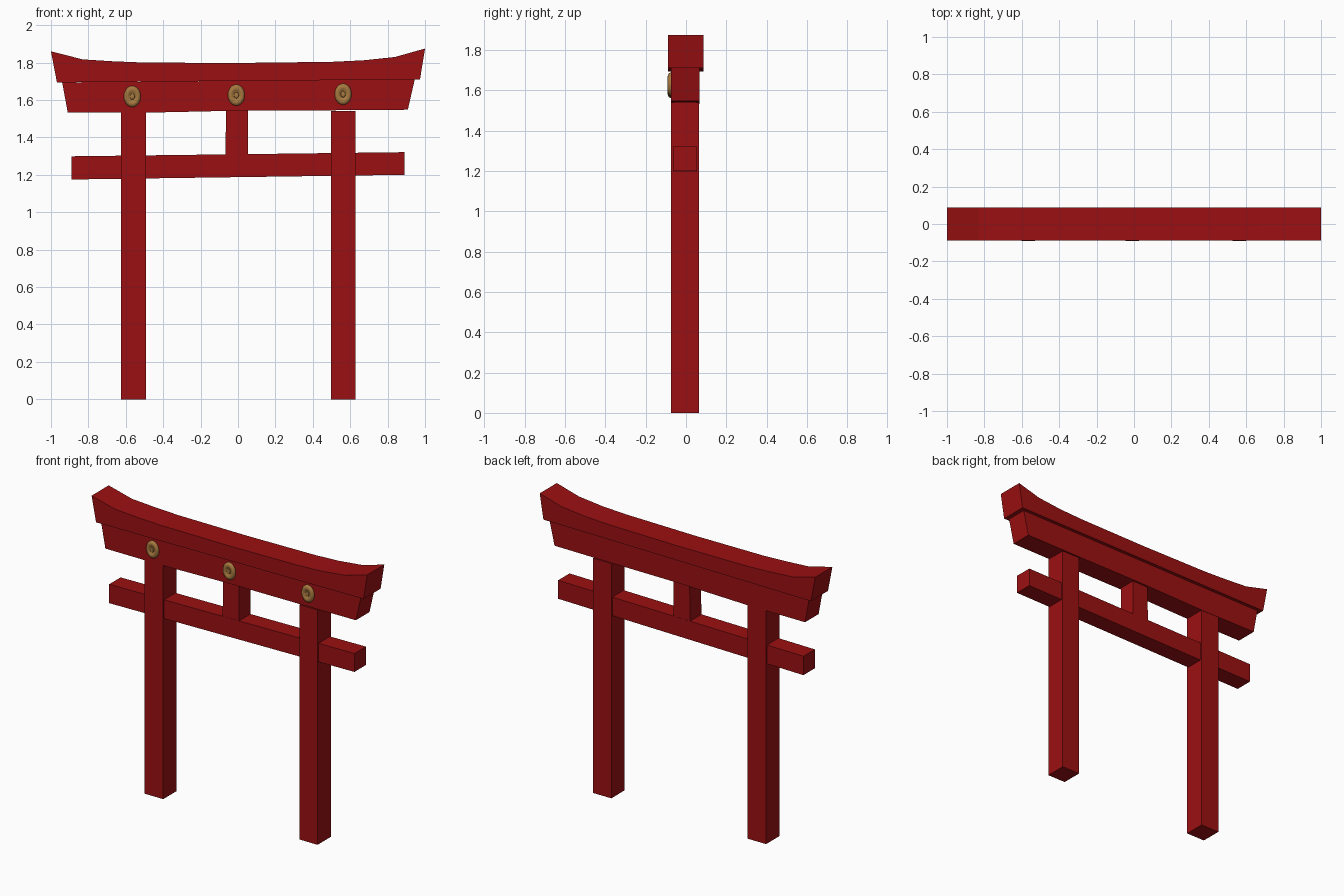
import bpy, bmesh, math

if "Cube" in bpy.data.objects:
    bpy.data.objects.remove(bpy.data.objects["Cube"])


def material(name, color):
    m = bpy.data.materials.new(name)
    m.diffuse_color = (*color, 1)
    m.use_nodes = True
    m.node_tree.nodes["Principled BSDF"].inputs["Base Color"].default_value = m.diffuse_color
    return m


RED = material("red_paint", (0.33, 0.005, 0.006))
BRASS = material("brass", (0.38, 0.19, 0.05))


def add_object(name, bm, mat):
    bmesh.ops.recalc_face_normals(bm, faces=bm.faces[:])
    mesh = bpy.data.meshes.new(name)
    bm.to_mesh(mesh)
    bm.free()
    mesh.materials.append(mat)
    ob = bpy.data.objects.new(name, mesh)
    bpy.context.collection.objects.link(ob)
    return ob


def beam(name, outline, y0, y1):
    """Extrude a front-view (x, z) outline from y0 to y1."""
    bm = bmesh.new()
    face = bm.faces.new([bm.verts.new((x, y0, z)) for x, z in outline])
    ext = bmesh.ops.extrude_face_region(bm, geom=[face])["geom"]
    moved = [v for v in ext if isinstance(v, bmesh.types.BMVert)]
    bmesh.ops.translate(bm, verts=moved, vec=(0, y1 - y0, 0))
    return add_object(name, bm, RED)


def medallion(name, x, z, y=-0.073, rx=0.045, rz=0.057, depth=0.018, sides=24):
    """Lathe a domed boss with a recessed centre and small button."""
    profile = [(1.0, -0.3), (1.0, 0.3), (0.93, 0.65), (0.8, 0.92), (0.66, 1.0),
               (0.5, 0.88), (0.4, 0.65), (0.3, 0.6), (0.26, 0.85), (0.12, 0.95)]
    bm = bmesh.new()
    rings = []
    for r, h in profile:
        rings.append([bm.verts.new((x + rx * r * math.cos(a), y - depth * h,
                                    z + rz * r * math.sin(a)))
                      for a in (2 * math.pi * i / sides for i in range(sides))])
    for a, b in zip(rings, rings[1:]):
        for i in range(sides):
            j = (i + 1) % sides
            bm.faces.new((a[i], a[j], b[j], b[i]))
    bm.faces.new(rings[0])
    bm.faces.new(rings[-1])
    ob = add_object(name, bm, BRASS)
    bpy.ops.object.select_all(action='DESELECT')
    ob.select_set(True)
    bpy.context.view_layer.objects.active = ob
    bpy.ops.object.shade_smooth_by_angle(angle=math.radians(40))


# Curved top lintel with upswept ends
beam("top_lintel", [(-0.968, 1.694), (0.973, 1.71), (1.0, 1.875), (0.84, 1.83),
                    (0.67, 1.812), (0.5, 1.804), (0.0, 1.798), (-0.5, 1.80),
                    (-0.67, 1.807), (-0.83, 1.817), (-1.0, 1.86)], -0.089, 0.088)

# Second lintel, tapering downwards
beam("second_lintel", [(-0.91, 1.532), (-0.5, 1.532), (0.0, 1.543), (0.5, 1.545),
                       (0.908, 1.548), (0.945, 1.71), (-0.94, 1.694)], -0.075, 0.066)

# Two square posts
for side, x0, x1 in (("left", -0.626, -0.491), ("right", 0.497, 0.629)):
    beam(side + "_post", [(x0, 0), (x1, 0), (x1, 1.54), (x0, 1.54)], -0.074, 0.064)

# Tie beam passing through the posts, and the central strut above it
beam("tie_beam", [(-0.89, 1.175), (0.89, 1.20), (0.89, 1.321), (-0.89, 1.299)],
     -0.064, 0.054)
beam("centre_strut", [(-0.068, 1.305), (0.053, 1.305), (0.053, 1.55), (-0.063, 1.55)],
     -0.063, 0.053)

# Brass medallions on the front of the second lintel
for label, x, z in (("left", -0.565, 1.619), ("centre", -0.009, 1.626),
                    ("right", 0.562, 1.631)):
    medallion(label + "_medallion", x, z)
